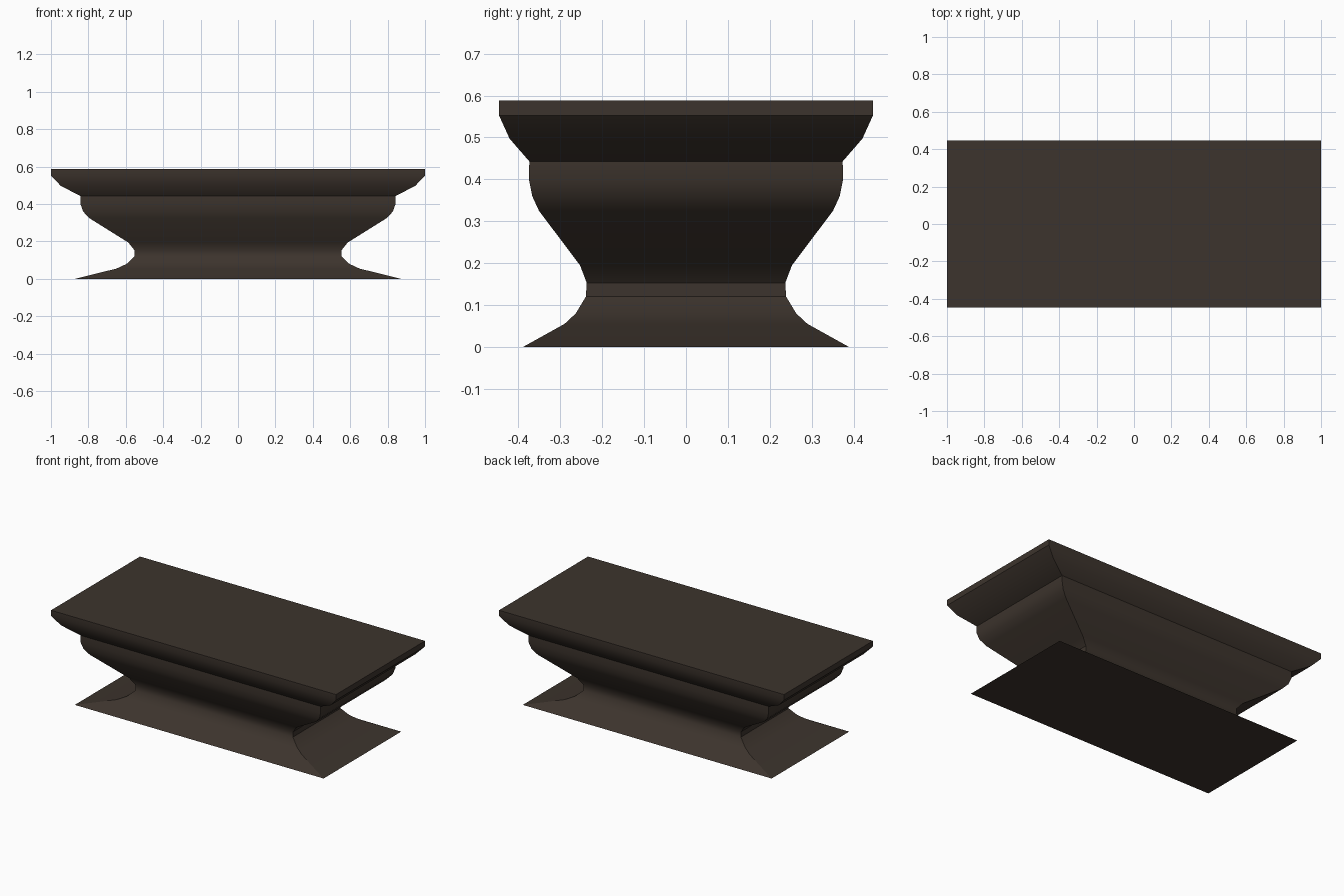
import bpy, bmesh, math

if "Cube" in bpy.data.objects:
    bpy.data.objects.remove(bpy.data.objects["Cube"])

# moulding profile: half width (x), half depth (y), height (z)
PROFILE = [
    (0.873, 0.389, 0.0), (0.65, 0.29, 0.055), (0.596, 0.263, 0.08),
    (0.553, 0.239, 0.12), (0.553, 0.237, 0.153), (0.587, 0.253, 0.195),
    (0.795, 0.351, 0.325), (0.828, 0.367, 0.36), (0.842, 0.375, 0.40),
    (0.842, 0.374, 0.443), (0.947, 0.421, 0.497), (1.0, 0.446, 0.552),
    (1.0, 0.446, 0.588),
]

stone = bpy.data.materials.new("dark brown stone")
stone.diffuse_color = (0.046, 0.034, 0.026, 1)
stone.use_nodes = True
stone.node_tree.nodes["Principled BSDF"].inputs["Base Color"].default_value = stone.diffuse_color

# stack of rectangular rings, bridged and capped
bm = bmesh.new()
rings = [[bm.verts.new((sx * x, sy * y, z))
          for sx, sy in ((-1, -1), (1, -1), (1, 1), (-1, 1))]
         for x, y, z in PROFILE]
for a, b in zip(rings, rings[1:]):
    for i in range(4):
        j = (i + 1) % 4
        bm.faces.new((a[i], a[j], b[j], b[i]))
bm.faces.new(rings[0][::-1])
bm.faces.new(rings[-1])
mesh = bpy.data.meshes.new("moulded_plinth")
bm.to_mesh(mesh)
bm.free()
mesh.materials.append(stone)

plinth = bpy.data.objects.new("moulded_plinth", mesh)
bpy.context.collection.objects.link(plinth)
plinth.select_set(True)
bpy.context.view_layer.objects.active = plinth
bpy.ops.object.shade_smooth_by_angle(angle=math.radians(30))
